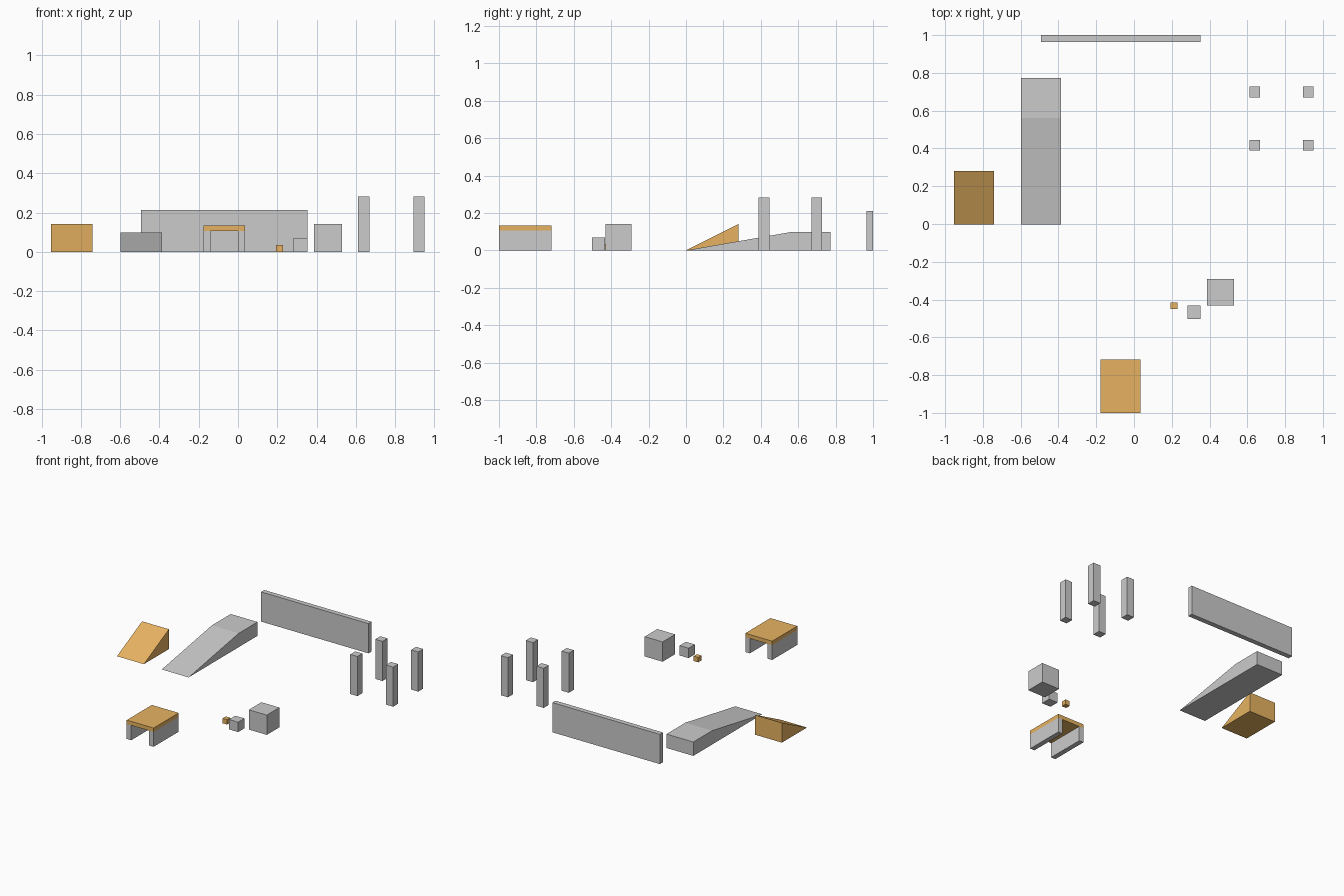
import bpy

if "Cube" in bpy.data.objects:
    bpy.data.objects.remove(bpy.data.objects["Cube"])

U = 0.0705  # base module of the whole layout

orange = bpy.data.materials.new("orange")
orange.diffuse_color = (0.8, 0.45, 0.12, 1)
orange.use_nodes = True
orange.node_tree.nodes["Principled BSDF"].inputs["Base Color"].default_value = orange.diffuse_color


def add_mesh(name, verts, faces, mat=None):
    mesh = bpy.data.meshes.new(name)
    mesh.from_pydata(verts, [], faces)
    obj = bpy.data.objects.new(name, mesh)
    bpy.context.collection.objects.link(obj)
    if mat:
        mesh.materials.append(mat)
    return obj


def prism(name, x, width, profile, mat=None):
    """Extrude a (y, z) profile along x, centred on x."""
    n = len(profile)
    verts = [(x + s * width / 2, y, z) for s in (-1, 1) for y, z in profile]
    faces = [tuple(range(n))[::-1], tuple(range(n, 2 * n))]
    faces += [(i, (i + 1) % n, n + (i + 1) % n, n + i) for i in range(n)]
    return add_mesh(name, verts, faces, mat)


def box(name, x, y, size, z=0, mat=None):
    """Box centred on x, y with its underside at z."""
    w, d, h = size
    a, b = y - d / 2, y + d / 2
    return prism(name, x, w, [(a, z), (b, z), (b, z + h), (a, z + h)], mat)


# Steep wedge and long ramp with a flat landing
y0 = -0.002
prism("wedge_ramp", -12 * U, 3 * U,
      [(y0, 0), (y0 + 4 * U, 0), (y0 + 4 * U, 2 * U)], orange)
prism("long_ramp", -7 * U, 3 * U,
      [(y0, 0), (y0 + 11 * U, 0), (y0 + 11 * U, 1.4 * U), (y0 + 8 * U, 1.4 * U)])

# Back wall
box("wall", -U, 1 - 0.25 * U, (12 * U, 0.5 * U, 3 * U))

# Four pillars in a square
for i in (-1, 1):
    for j in (-1, 1):
        box("pillar", 0.781 + i * 2 * U, 0.558 + j * 2 * U,
            (0.8 * U, 0.8 * U, 4 * U))

# Low tunnel: two side walls carrying a roof slab
ty = -1 + 2 * U
for s in (-1, 1):
    box("tunnel_side", -U + s * 1.25 * U, ty, (0.5 * U, 4 * U, 1.5 * U))
box("tunnel_roof", -U, ty, (3 * U, 4 * U, 0.4 * U), 1.5 * U, orange)

# Three crates of decreasing size
box("large_crate", 6.5 * U, -0.361, (2 * U,) * 3)
box("medium_crate", 4.5 * U, -0.467, (U,) * 3)
box("small_crate", 3 * U, -0.432, (0.5 * U,) * 3, 0, orange)
